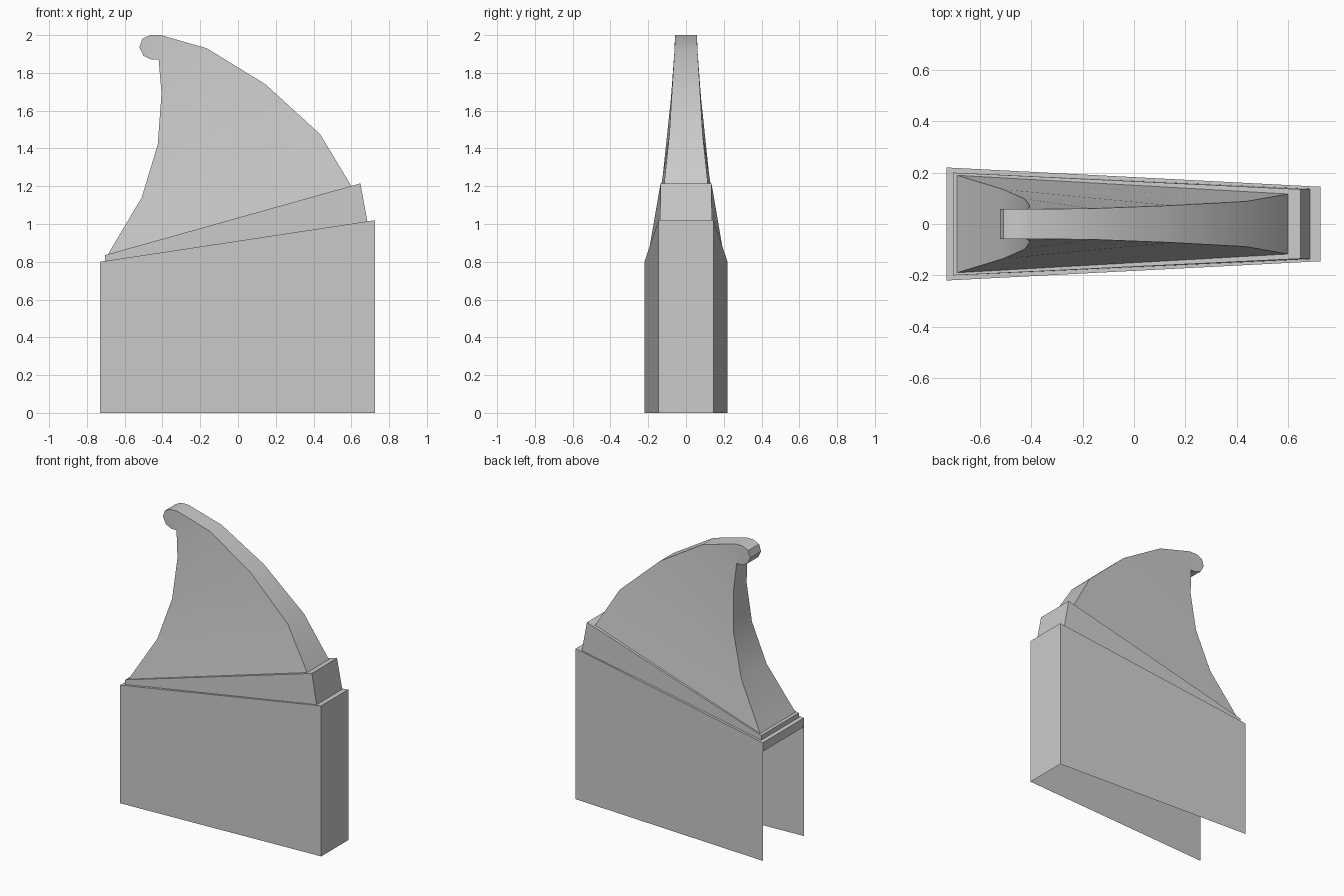
import bpy
import bmesh
import math

cube = bpy.data.objects.get("Cube")
if cube:
    bpy.data.objects.remove(cube, do_unlink=True)

grey = bpy.data.materials.new("plain grey")
grey.use_nodes = True
colour = (0.6, 0.6, 0.6, 1)
grey.diffuse_color = colour
grey.node_tree.nodes["Principled BSDF"].inputs["Base Color"].default_value = colour


def finish(name, bm, closed=True):
    if closed:
        bmesh.ops.recalc_face_normals(bm, faces=bm.faces)
    mesh = bpy.data.meshes.new(name)
    bm.to_mesh(mesh)
    bm.free()
    mesh.materials.append(grey)
    obj = bpy.data.objects.new(name, mesh)
    bpy.context.collection.objects.link(obj)
    return obj


def ring(bm, back, front):
    """Tapered four-cornered ring; each end is (x, half width, z)."""
    (xb, wb, zb), (xf, wf, zf) = back, front
    corners = [(xb, -wb, zb), (xf, -wf, zf), (xf, wf, zf), (xb, wb, zb)]
    return [bm.verts.new(c) for c in corners]


def walls(bm, low, high, sides):
    for i in sides:
        j = (i + 1) % 4
        bm.faces.new((low[i], low[j], high[j], high[i]))


# Base: tapered shell, open below and at the narrow tip end apart from a lip
bm = bmesh.new()
foot = ring(bm, (-0.73, 0.22, 0), (0.725, 0.145, 0))
rim = ring(bm, (-0.73, 0.22, 0.8), (0.725, 0.145, 1.02))
walls(bm, foot, rim, range(3))
bm.faces.new(rim)
lip = [bm.verts.new((-0.73, y, 0.74)) for y in (-0.22, 0.22)]
bm.faces.new((rim[0], rim[3], lip[1], lip[0]))
finish("base_shell", bm, closed=False)

# Sloping band between base and fin
bm = bmesh.new()
low = ring(bm, (-0.705, 0.2, 0.803), (0.685, 0.137, 1.013))
high = ring(bm, (-0.705, 0.2, 0.835), (0.648, 0.135, 1.215))
walls(bm, low, high, range(4))
bm.faces.new(high)
bm.faces.new(low[::-1])
finish("sloping_band", bm)

# Fin: rows of paired edge points, each (x, z, half width)
hollow_edge = [(-0.69, 0.837, 0.19), (-0.51, 1.14, 0.135), (-0.425, 1.42, 0.098),
               (-0.405, 1.69, 0.07), (-0.42, 1.87, 0.058)]
round_edge = [(0.6, 1.2, 0.117), (0.435, 1.475, 0.088), (0.145, 1.74, 0.072),
              (-0.165, 1.93, 0.06), (-0.41, 2.0, 0.058)]
curl = [(-0.457, 1.87, 0.058), (-0.5, 1.89, 0.058), (-0.522, 1.935, 0.058),
        (-0.507, 1.98, 0.058), (-0.465, 2.0, 0.058)]

bm = bmesh.new()
outline = hollow_edge + curl + round_edge[::-1]
sides = [[bm.verts.new((x, s * w, z)) for x, z, w in outline] for s in (-1, 1)]
rows = len(hollow_edge)
count = len(outline)
for side in sides:
    for i in range(rows - 1):
        bm.faces.new((side[i], side[i + 1], side[count - 2 - i], side[count - 1 - i]))
    bm.faces.new(side[rows - 1:count - rows + 1])
for i in range(count):
    j = (i + 1) % count
    bm.faces.new((sides[0][i], sides[0][j], sides[1][j], sides[1][i]))
fin = finish("curved_fin", bm)

# Smooth the curved faces while keeping the rim sharp
bpy.ops.object.select_all(action="DESELECT")
fin.select_set(True)
bpy.context.view_layer.objects.active = fin
bpy.ops.object.shade_smooth_by_angle(angle=math.radians(35))
